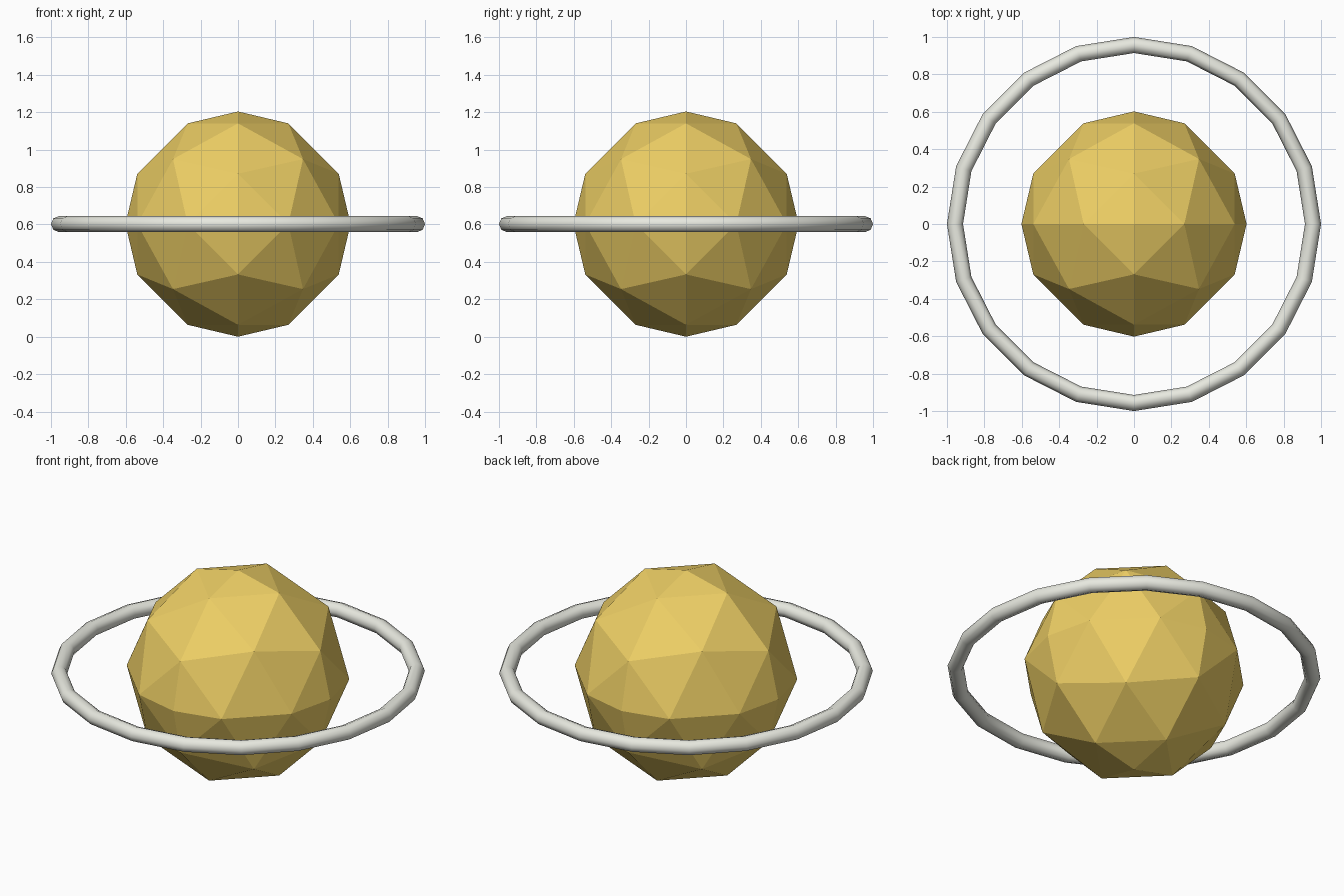
import bpy, bmesh
from math import cos, sin, tau
from mathutils import Vector

if "Cube" in bpy.data.objects:
    bpy.data.objects.remove(bpy.data.objects["Cube"])

BALL_R, RING_R, TUBE_R = 0.602, 0.957, 0.043
CENTRE = (0, 0, BALL_R)


def finish(bm, name, colour, smooth):
    bmesh.ops.remove_doubles(bm, verts=bm.verts, dist=1e-4)
    bmesh.ops.recalc_face_normals(bm, faces=bm.faces)
    for f in bm.faces:
        f.smooth = smooth
    me = bpy.data.meshes.new(name)
    bm.to_mesh(me)
    bm.free()
    ob = bpy.data.objects.new(name, me)
    bpy.context.collection.objects.link(ob)
    ob.location = CENTRE
    mat = bpy.data.materials.new(name + "_colour")
    mat.diffuse_color = colour
    mat.use_nodes = True
    mat.node_tree.nodes["Principled BSDF"].inputs["Base Color"].default_value = mat.diffuse_color
    me.materials.append(mat)
    return ob


# Faceted ball: octahedron with each edge split in three, pushed out to a sphere
bm = bmesh.new()
N = 3
for sx in (1, -1):
    for sy in (1, -1):
        for sz in (1, -1):
            def p(i, j):
                v = Vector((sx * i, sy * j, sz * (N - i - j)))
                return grid[(i, j)] if (i, j) in grid else grid.setdefault(
                    (i, j), bm.verts.new(v.normalized() * BALL_R))
            grid = {}
            for i in range(N):
                for j in range(N - i):
                    bm.faces.new((p(i, j), p(i + 1, j), p(i, j + 1)))
                    if i + j < N - 1:
                        bm.faces.new((p(i + 1, j), p(i + 1, j + 1), p(i, j + 1)))
finish(bm, "ball", (0.85, 0.62, 0.13, 1), False)

# Ring: 20-sided hoop with an 8-sided tube
bm = bmesh.new()
MAJ, MIN = 20, 8
rows = []
for a in range(MAJ):
    t = tau * a / MAJ
    row = []
    for b in range(MIN):
        u = tau * b / MIN
        r = RING_R + TUBE_R * cos(u)
        row.append(bm.verts.new((r * cos(t), r * sin(t), TUBE_R * sin(u))))
    rows.append(row)
for a in range(MAJ):
    r0, r1 = rows[a], rows[(a + 1) % MAJ]
    for b in range(MIN):
        c = (b + 1) % MIN
        bm.faces.new((r0[b], r1[b], r1[c], r0[c]))
finish(bm, "ring", (0.8, 0.81, 0.74, 1), True)
